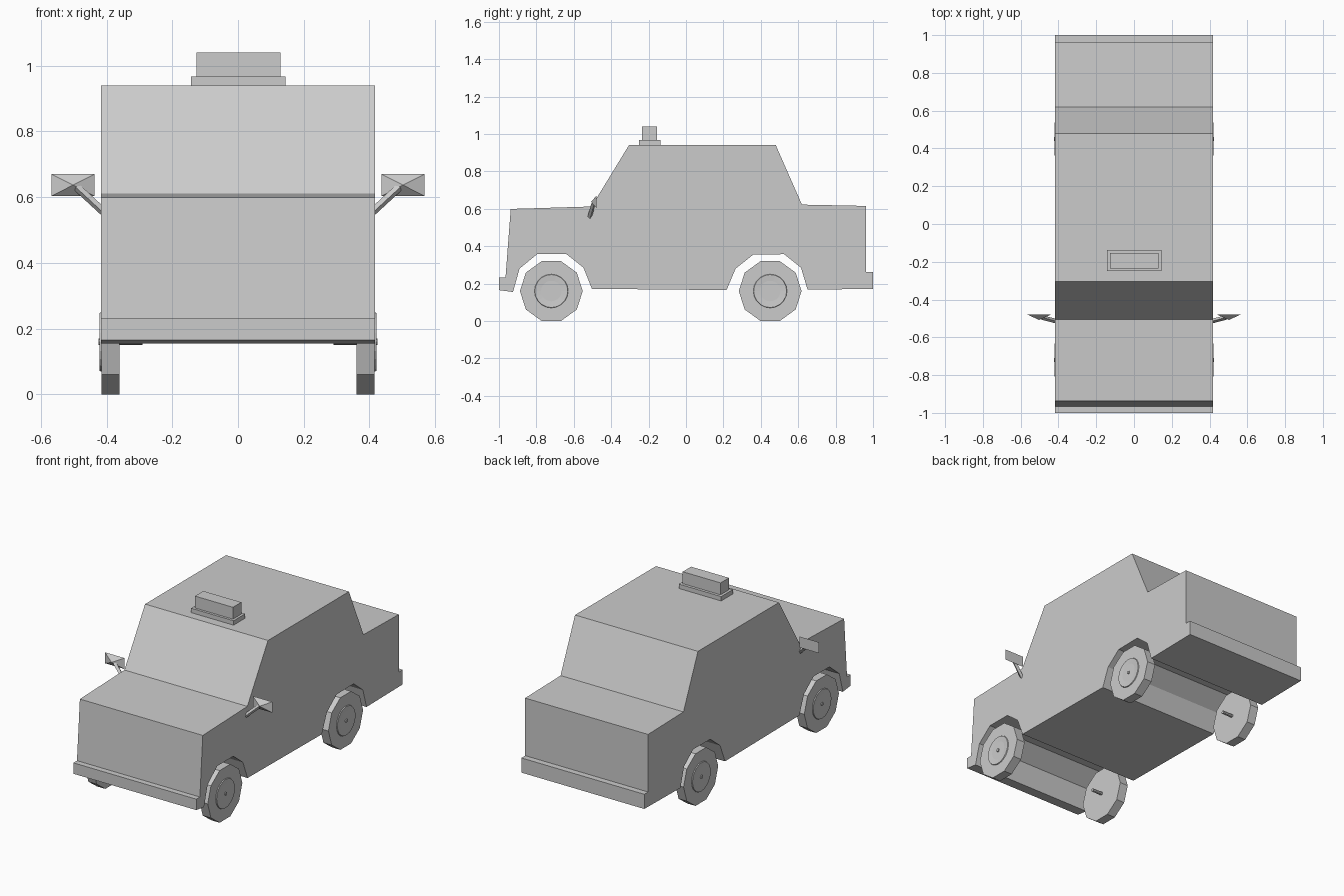
import bpy, bmesh, math
from mathutils import Vector

if "Cube" in bpy.data.objects:
    bpy.data.objects.remove(bpy.data.objects["Cube"])

HALF = 0.417  # half width of the car body


def make(name, bm):
    bmesh.ops.recalc_face_normals(bm, faces=bm.faces[:])
    me = bpy.data.meshes.new(name)
    bm.to_mesh(me)
    bm.free()
    ob = bpy.data.objects.new(name, me)
    bpy.context.collection.objects.link(ob)
    return ob


def extrude_x(name, profile, x0, x1):
    """Extrude a (y, z) outline along x."""
    bm = bmesh.new()
    face = bm.faces.new([bm.verts.new((x0, y, z)) for y, z in profile])
    ext = bmesh.ops.extrude_face_region(bm, geom=[face])
    verts = [g for g in ext["geom"] if isinstance(g, bmesh.types.BMVert)]
    bmesh.ops.translate(bm, verts=verts, vec=(x1 - x0, 0, 0))
    return make(name, bm)


def box(name, x0, x1, y0, y1, z0, z1):
    return extrude_x(name, [(y0, z0), (y1, z0), (y1, z1), (y0, z1)], x0, x1)


def disc(name, sides, r, y, z, x0, x1, turn=0.0):
    """Cylinder lying along x."""
    pts = [(y + r * math.cos(turn + 2 * math.pi * i / sides),
            z + r * math.sin(turn + 2 * math.pi * i / sides)) for i in range(sides)]
    return extrude_x(name, pts, x0, x1)


# Body with bumpers and full-width wheel tunnels
extrude_x("car_body", [
    (-1, 0.165), (-1, 0.232), (-0.965, 0.232), (-0.937, 0.599), (-0.505, 0.612),
    (-0.305, 0.94), (0.48, 0.94), (0.62, 0.622), (0.963, 0.615), (0.963, 0.262),
    (1, 0.262), (1, 0.172), (0.65, 0.167), (0.615, 0.285), (0.525, 0.357),
    (0.36, 0.355), (0.265, 0.28), (0.217, 0.165), (-0.503, 0.172), (-0.548, 0.285),
    (-0.64, 0.358), (-0.795, 0.358), (-0.89, 0.28), (-0.925, 0.155)], -HALF, HALF)

# Roof sign
box("roof_sign_base", -0.143, 0.145, -0.25, -0.137, 0.935, 0.967)
box("roof_sign", -0.127, 0.13, -0.235, -0.154, 0.96, 1.04)

for s, side in ((-1, "left"), (1, "right")):
    # Ten-sided wheels with hubcaps and short axle stubs
    for y, end in ((-0.72, "front"), (0.45, "rear")):
        tag = f"{end}_{side}"
        disc(f"wheel_{tag}", 10, 0.168, y, 0.16, s * 0.36, s * 0.416)
        disc(f"axle_{tag}", 8, 0.01, y, 0.16, s * 0.29, s * 0.424)
        bm = bmesh.new()
        rings = []
        for r, x in ((0.092, 0.412), (0.088, 0.421), (0.055, 0.418)):
            rings.append([bm.verts.new((s * x, y + r * math.cos(a), 0.16 + r * math.sin(a)))
                          for a in (2 * math.pi * i / 20 for i in range(20))])
        for a, b in zip(rings, rings[1:]):
            for i in range(20):
                j = (i + 1) % 20
                bm.faces.new((a[i], a[j], b[j], b[i]))
        bm.faces.new(rings[0])
        bm.faces.new(rings[-1])
        make(f"hubcap_{tag}", bm)

    # Wing mirror: pyramid housing pointing forward
    bm = bmesh.new()
    base = [bm.verts.new((s * x, -0.478, z))
            for x, z in ((0.436, 0.603), (0.568, 0.603), (0.568, 0.67), (0.436, 0.67))]
    tip = bm.verts.new((s * 0.502, -0.508, 0.637))
    bm.faces.new(base)
    for i in range(4):
        bm.faces.new((base[i], base[(i + 1) % 4], tip))
    make(f"mirror_{side}", bm)

    # Slanted mirror arm
    a, b = Vector((s * 0.41, -0.515, 0.556)), Vector((s * 0.49, -0.494, 0.63))
    bm = bmesh.new()
    bmesh.ops.create_cone(bm, cap_ends=True, segments=4, radius1=0.012,
                          radius2=0.012, depth=(b - a).length)
    arm = make(f"mirror_arm_{side}", bm)
    arm.location = (a + b) / 2
    arm.rotation_euler = (b - a).to_track_quat('Z', 'Y').to_euler()
